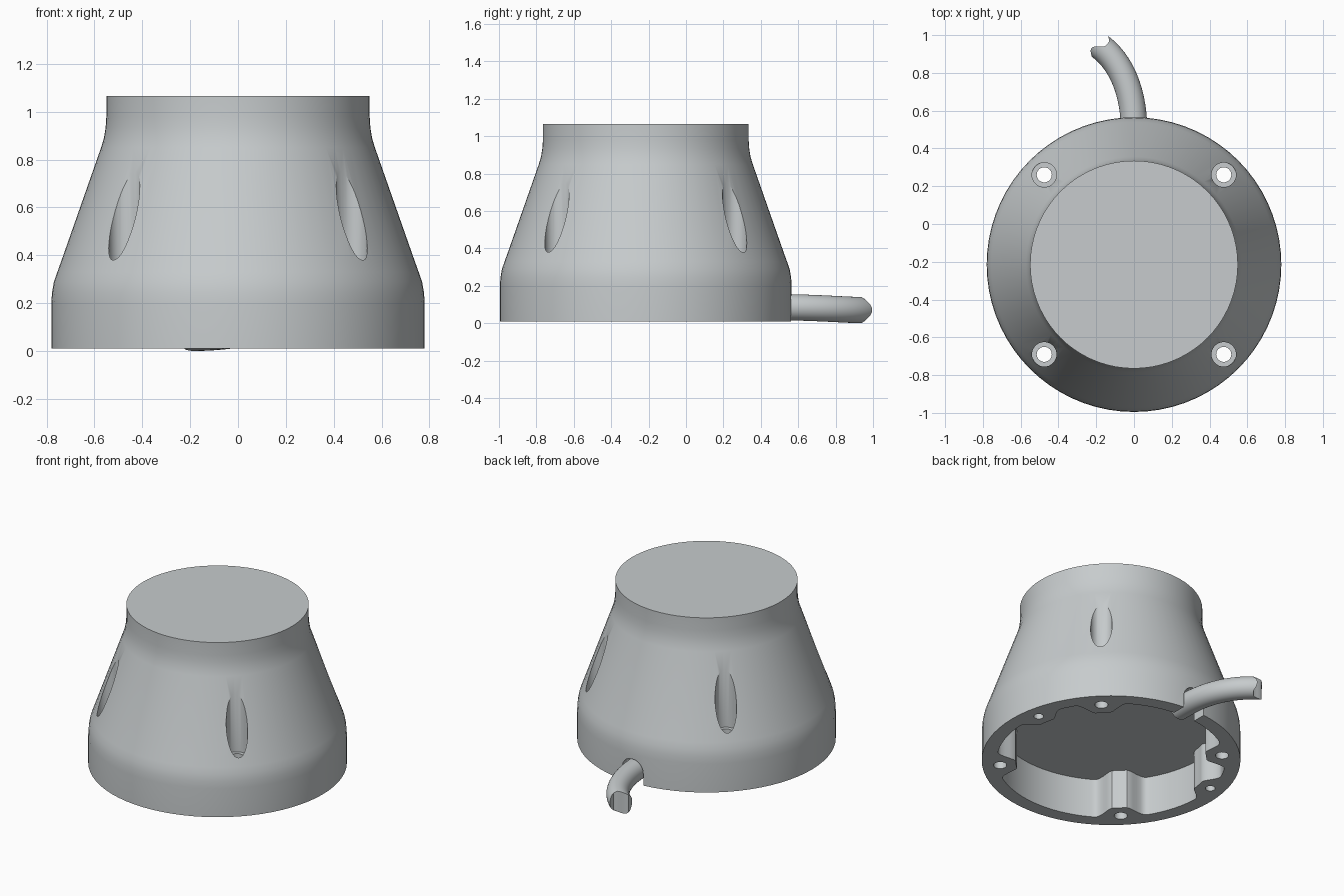
import bpy, bmesh, math
from mathutils import Vector
from mathutils.geometry import interpolate_bezier

cube = bpy.data.objects.get("Cube")
if cube:
    bpy.data.objects.remove(cube, do_unlink=True)

CY = -0.215      # housing axis in y
BASE = 0.01      # underside of the housing

grey = bpy.data.materials.new("light_grey")
grey.use_nodes = True
colour = (0.57, 0.60, 0.61, 1)
grey.diffuse_color = colour
grey.node_tree.nodes["Principled BSDF"].inputs["Base Color"].default_value = colour


def mesh_object(name, verts, faces):
    mesh = bpy.data.meshes.new(name)
    mesh.from_pydata(verts, [], faces)
    bm = bmesh.new()
    bm.from_mesh(mesh)
    bmesh.ops.recalc_face_normals(bm, faces=bm.faces)
    bm.to_mesh(mesh)
    bm.free()
    mesh.materials.append(grey)
    obj = bpy.data.objects.new(name, mesh)
    bpy.context.collection.objects.link(obj)
    return obj


def stacked_rings(name, rings):
    """Solid joining equal-length rings of points, capped at both ends."""
    n = len(rings[0])
    verts = [p for ring in rings for p in ring]
    faces = [(k * n + i, k * n + (i + 1) % n, (k + 1) * n + (i + 1) % n, (k + 1) * n + i)
             for k in range(len(rings) - 1) for i in range(n)]
    faces += [tuple(range(n)), tuple(range(len(verts) - n, len(verts)))]
    return mesh_object(name, verts, faces)


def circle(x, y, z, r, n):
    return [(x + r * math.cos(2 * math.pi * i / n), y + r * math.sin(2 * math.pi * i / n), z)
            for i in range(n)]


def select_only(obj):
    bpy.ops.object.select_all(action='DESELECT')
    obj.select_set(True)
    bpy.context.view_layer.objects.active = obj


def cut(target, cutter):
    cutter.hide_render = True
    mod = target.modifiers.new("cut", 'BOOLEAN')
    mod.operation, mod.solver, mod.object = 'DIFFERENCE', 'EXACT', cutter
    select_only(target)
    bpy.ops.object.modifier_apply(modifier=mod.name)
    bpy.data.objects.remove(cutter, do_unlink=True)


def drill(target, x, y, r, z0, z1, n=32):
    cut(target, stacked_rings("drill", [circle(x, y, z0, r, n), circle(x, y, z1, r, n)]))


# Housing: turned profile with soft shoulders
profile = [(0.78, BASE), (0.78, 0.20), (0.777, 0.245), (0.769, 0.29), (0.755, 0.33),
           (0.737, 0.38), (0.572, 0.85), (0.560, 0.89), (0.553, 0.935), (0.55, 0.98), (0.55, 1.065)]
housing = stacked_rings("housing", [circle(0, CY, z, r, 72) for r, z in profile])

# Hollow underside, leaving rounded screw bosses along the wall
corner_angles = [math.radians(45 + 90 * i) for i in range(4)]
side_angles = [math.radians(10.5), math.radians(169.5)]
bosses = [(a, 0.115) for a in corner_angles] + [(a, 0.085) for a in side_angles]


def cavity_radius(angle):
    bump = 0
    for a, depth in bosses:
        d = abs((angle - a + math.pi) % (2 * math.pi) - math.pi)
        t = min(max((0.23 - d) / 0.16, 0), 1)
        bump = max(bump, depth * t * t * (3 - 2 * t))
    return 0.69 - bump


def cavity_ring(z, n=240):
    angles = [2 * math.pi * i / n for i in range(n)]
    return [(cavity_radius(a) * math.cos(a), CY + cavity_radius(a) * math.sin(a), z) for a in angles]


cut(housing, stacked_rings("cavity", [cavity_ring(-0.1), cavity_ring(0.27)]))

# Four counterbored through holes
for a in corner_angles:
    x, y = 0.672 * math.cos(a), CY + 0.672 * math.sin(a)
    drill(housing, x, y, 0.065, 0.36, 1.3)
    drill(housing, x, y, 0.04, -0.1, 0.5, 24)

# Two blind pilot holes in the side bosses
for a in side_angles:
    drill(housing, 0.687 * math.cos(a), CY + 0.687 * math.sin(a), 0.03, -0.1, 0.2, 16)

# Cable slot in the back wall: round top, open at the bottom
arch = [(0.078 * math.cos(math.pi * i / 16), 0.09 + 0.078 * math.sin(math.pi * i / 16)) for i in range(17)]
arch += [(-0.078, -0.1), (0.078, -0.1)]
cut(housing, stacked_rings("cable_slot", [[(x, y, z) for x, z in arch] for y in (0.40, 0.75)]))

# Cable: swept tube curving away, finished with an S-shaped break
N, R = 32, 0.07
path = [Vector((0, 0.42, 0.087))] + list(interpolate_bezier(
    Vector((0, 0.50, 0.086)), Vector((0, 0.70, 0.084)),
    Vector((-0.07, 0.86, 0.071)), Vector((-0.18, 0.94, 0.07)), 20))
verts, faces = [], []
for k, p in enumerate(path):
    tangent = (path[min(k + 1, len(path) - 1)] - path[max(k - 1, 0)]).normalized()
    side = tangent.cross(Vector((0, 0, 1))).normalized()
    up = side.cross(tangent)
    for i in range(N):
        t = 2 * math.pi * i / N
        v = p + R * (math.cos(t) * side + math.sin(t) * up)
        if k == len(path) - 1:
            v -= 0.03 * math.sin(math.pi * math.cos(t)) * tangent
        verts.append(v)
for k in range(len(path) - 1):
    for i in range(N):
        j = (i + 1) % N
        faces.append((k * N + i, k * N + j, (k + 1) * N + j, (k + 1) * N + i))
faces.append(tuple(range(N)))
last = (len(path) - 1) * N
for i in range(N // 2):
    strip = [i, i + 1, N - i - 1, (N - i) % N]
    faces.append(tuple(last + s for s in dict.fromkeys(strip)))
cable = mesh_object("cable", verts, faces)

for obj in (housing, cable):
    select_only(obj)
    bpy.ops.object.shade_smooth_by_angle(angle=math.radians(35))
